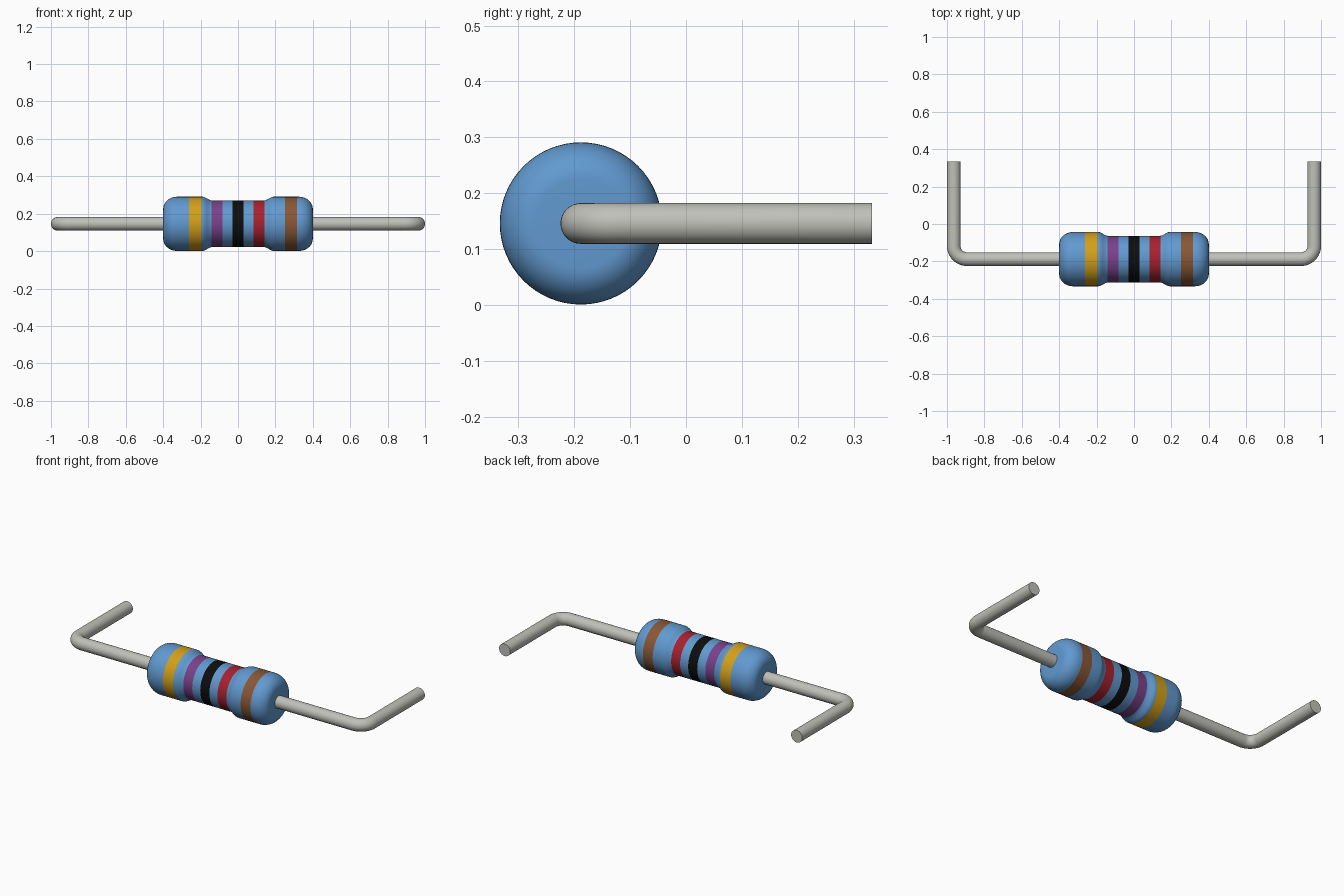
import bpy, bmesh, math
from mathutils import Vector

cube = bpy.data.objects.get("Cube")
if cube:
    bpy.data.objects.remove(cube, do_unlink=True)

AXIS_Y, AXIS_Z = -0.188, 0.146
LEAD_R = 0.0365


def material(name, rgb):
    m = bpy.data.materials.new(name)
    m.use_nodes = True
    m.diffuse_color = (*rgb, 1)
    m.node_tree.nodes["Principled BSDF"].inputs["Base Color"].default_value = (*rgb, 1)
    return m


blue = material("blue coating", (0.12, 0.32, 0.63))
gold = material("gold band", (0.65, 0.35, 0.01))
violet = material("violet band", (0.19, 0.053, 0.25))
black = material("black band", (0.004, 0.004, 0.004))
red = material("red band", (0.39, 0.015, 0.028))
brown = material("brown band", (0.25, 0.095, 0.035))
metal = material("lead metal", (0.53, 0.53, 0.49))


def lathe(name, rings, mats, rule, sides=64):
    """Revolve (x, radius) rings about the body axis and cap both ends."""
    bm = bmesh.new()
    loops = []
    for x, r in rings:
        loops.append([bm.verts.new((x, r * math.cos(a), r * math.sin(a)))
                      for a in (2 * math.pi * i / sides for i in range(sides))])
    for a, b in zip(loops, loops[1:]):
        for i in range(sides):
            j = (i + 1) % sides
            bm.faces.new((a[i], a[j], b[j], b[i]))
    bm.faces.new(loops[0])
    bm.faces.new(loops[-1])
    bmesh.ops.recalc_face_normals(bm, faces=bm.faces)
    for f in bm.faces:
        f.material_index = rule(f.calc_center_median().x)
    return finish(name, bm, mats, (0, AXIS_Y, AXIS_Z))


def finish(name, bm, mats, location):
    me = bpy.data.meshes.new(name)
    bm.to_mesh(me)
    bm.free()
    for m in mats:
        me.materials.append(m)
    ob = bpy.data.objects.new(name, me)
    ob.location = location
    bpy.context.collection.objects.link(ob)
    bpy.ops.object.select_all(action='DESELECT')
    ob.select_set(True)
    bpy.context.view_layer.objects.active = ob
    bpy.ops.object.shade_smooth_by_angle(angle=math.radians(35))
    return ob


# Body: bulged ends, narrow waist, bands split at their own edge rings
bands = [(-0.262, -0.195), (-0.142, -0.083), (-0.03, 0.03), (0.083, 0.142), (0.25, 0.315)]
BULGE, WAIST = 0.145, 0.125


def radius(x):
    x = abs(x)
    if x > 0.325:
        t = min((x - 0.325) / 0.075, 1)
        return 0.08 + (BULGE - 0.08) * math.sqrt(1 - t * t)
    t = min(max((x - 0.14) / 0.05, 0), 1)
    return WAIST + (BULGE - WAIST) * t * t * (3 - 2 * t)


half = [0.325 + 0.075 * math.sin(i * math.pi / 20) for i in range(11)]
half += [0.14 + 0.05 * i / 8 for i in range(9)]
stations = {round(s * x, 4) for x in half for s in (-1, 1)}
stations |= {edge for band in bands for edge in band}


def band_index(x):
    for i, (lo, hi) in enumerate(bands):
        if lo < x < hi:
            return i + 1
    return 0


lathe("resistor_body", [(x, radius(x)) for x in sorted(stations)],
      [blue, gold, violet, black, red, brown], band_index)


# Leads: round wire leaving each end and bending towards the back
def lead(name, side, bend=0.07, sides=32):
    x_leg = 1 - LEAD_R
    path = [(Vector((0.36, 0, 0)), 0)]
    for i in range(13):
        a = i * math.pi / 24
        path.append((Vector((x_leg - bend + bend * math.sin(a), bend - bend * math.cos(a), 0)), a))
    path.append((Vector((x_leg, 0.333 - AXIS_Y, 0)), math.pi / 2))
    bm = bmesh.new()
    loops = []
    for p, a in path:
        across = Vector((-math.sin(a), math.cos(a), 0))
        ring = []
        for k in range(sides):
            t = 2 * math.pi * k / sides
            v = p + LEAD_R * (across * math.cos(t) + Vector((0, 0, math.sin(t))))
            ring.append(bm.verts.new((side * v.x, v.y, v.z)))
        loops.append(ring)
    for a, b in zip(loops, loops[1:]):
        for k in range(sides):
            j = (k + 1) % sides
            bm.faces.new((a[k], a[j], b[j], b[k]))
    bm.faces.new(loops[0])
    bm.faces.new(loops[-1])
    bmesh.ops.recalc_face_normals(bm, faces=bm.faces)
    return finish(name, bm, [metal], (0, AXIS_Y, AXIS_Z))


lead("left_lead", 1)
lead("right_lead", -1)
